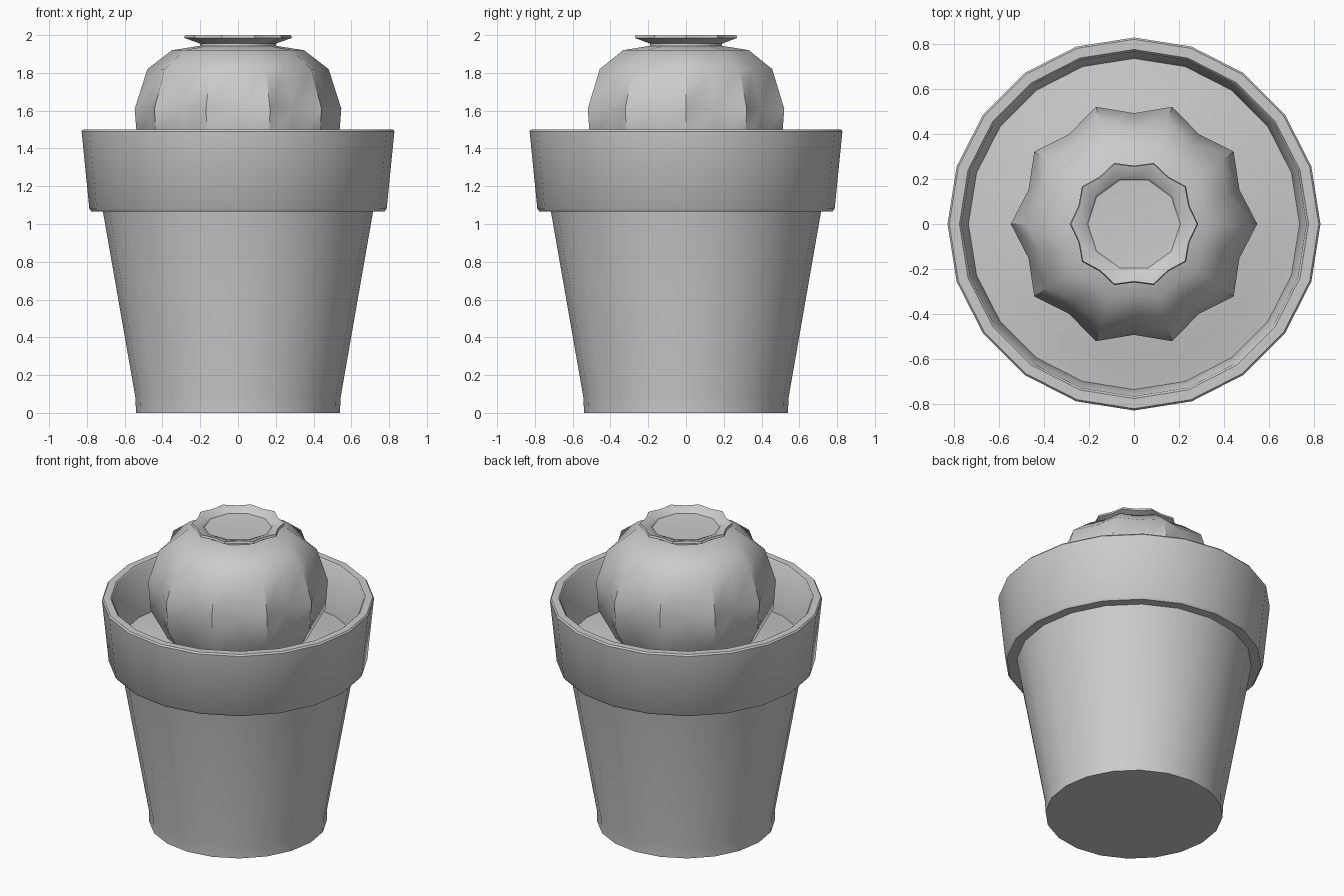
import bpy, bmesh
from math import cos, sin, pi

if "Cube" in bpy.data.objects:
    bpy.data.objects.remove(bpy.data.objects["Cube"])

SIDES = 20


def lathe(name, profile, angle=40, cap_start=False, cap_end=False):
    """Spin (ridge radius, z, valley ratio) points; odd columns are valleys."""
    bm = bmesh.new()
    rings = []
    for r, z, valley in profile:
        ring = []
        for i in range(SIDES):
            a = 2 * pi * i / SIDES
            rr = r * (valley if i % 2 else 1)
            ring.append(bm.verts.new((rr * cos(a), rr * sin(a), z)))
        rings.append(ring)
    for lo, hi in zip(rings, rings[1:]):
        for i in range(SIDES):
            j = (i + 1) % SIDES
            bm.faces.new((lo[i], lo[j], hi[j], hi[i]))
    if cap_start:
        bm.faces.new(rings[0][::-1])
    if cap_end:
        bm.faces.new(rings[-1])
    mesh = bpy.data.meshes.new(name)
    bm.to_mesh(mesh)
    bm.free()
    obj = bpy.data.objects.new(name, mesh)
    bpy.context.collection.objects.link(obj)
    bpy.ops.object.select_all(action='DESELECT')
    obj.select_set(True)
    bpy.context.view_layer.objects.active = obj
    bpy.ops.object.shade_smooth_by_angle(angle=angle * pi / 180)
    return obj


def round_profile(points):
    return [(r, z, 1.0) for r, z in points]


# Tapered pot with a thick collar and hollow top
lathe("pot", round_profile([
    (0.54, 0), (0.543, 0.08), (0.715, 1.065), (0.775, 1.065), (0.787, 1.08),
    (0.828, 1.49), (0.82, 1.5), (0.775, 1.5), (0.765, 1.49), (0.733, 1.15)]),
    cap_start=True)

# Slightly mounded soil
lathe("soil", round_profile([
    (0.737, 1.17), (0.60, 1.19), (0.42, 1.23), (0.2, 1.24)]), cap_end=True)

# Ribbed cactus body: ten ridges
lathe("cactus_body", [
    (0.40, 1.18, 0.92), (0.45, 1.27, 0.91), (0.532, 1.42, 0.9),
    (0.547, 1.61, 0.9), (0.48, 1.82, 0.9), (0.35, 1.92, 0.9),
    (0.19, 1.945, 0.93)], angle=50, cap_end=True)

# Flared flower with a shallow dished centre
lathe("flower", [
    (0.20, 1.93, 0.95), (0.20, 1.955, 0.95), (0.285, 1.985, 0.91),
    (0.28, 2.0, 0.91), (0.215, 1.985, 0.95), (0.205, 1.972, 0.95),
    (0.165, 1.97, 0.97)], cap_end=True)
